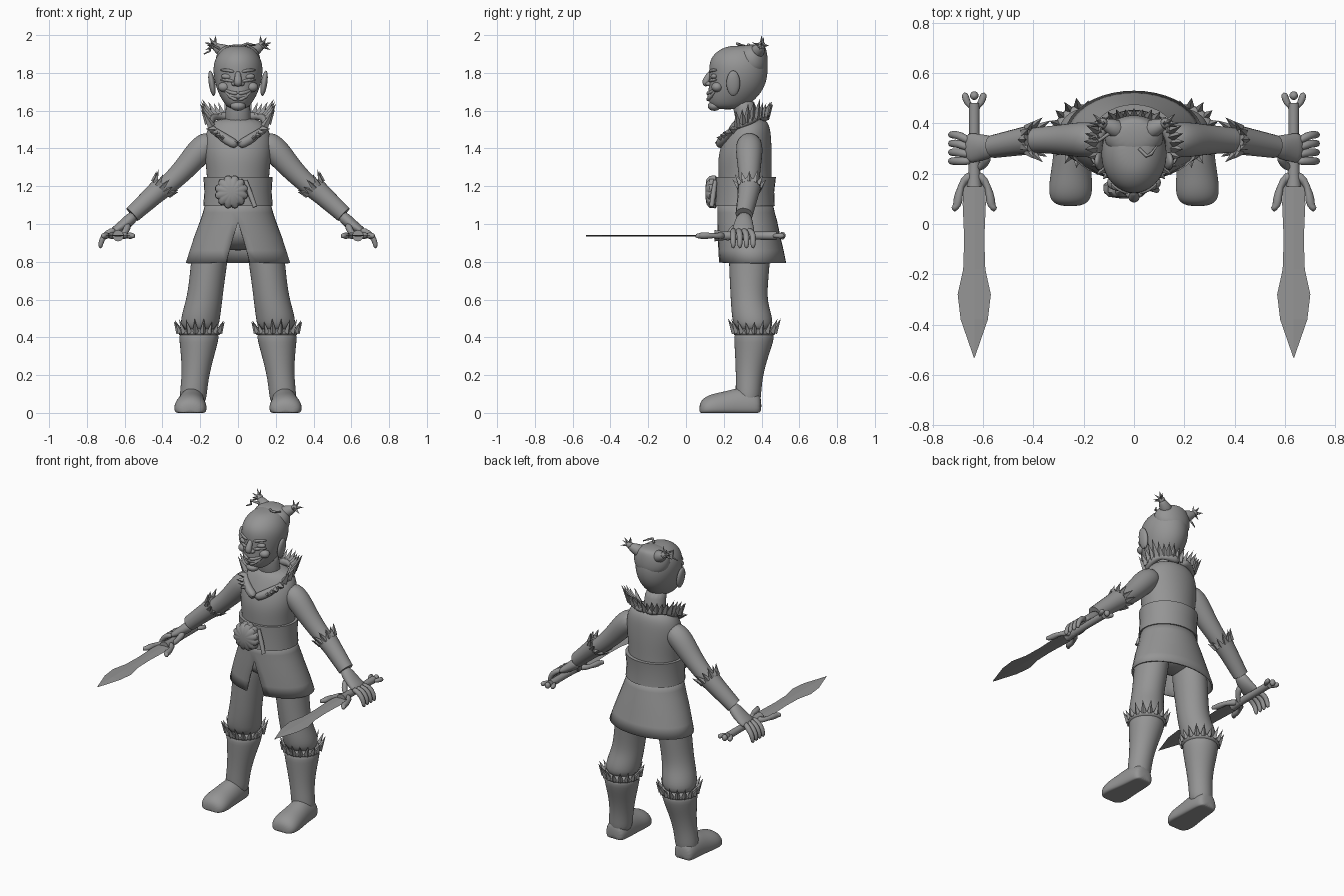
import bpy, bmesh, math, random
from mathutils import Vector, Matrix

random.seed(4)
if "Cube" in bpy.data.objects:
    bpy.data.objects.remove(bpy.data.objects["Cube"], do_unlink=True)

GREY = (0.3, 0.3, 0.3, 1)
clay = bpy.data.materials.new("plain grey")
clay.use_nodes = True
clay.diffuse_color = GREY
clay.node_tree.nodes["Principled BSDF"].inputs["Base Color"].default_value = GREY

X, Y, Z = Vector((1, 0, 0)), Vector((0, 1, 0)), Vector((0, 0, 1))


def finish(name, bm, mirror=False, subsurf=0, thick=0, flat=False):
    """Turn a bmesh into a named object with material, shading and modifiers."""
    bmesh.ops.remove_doubles(bm, verts=bm.verts, dist=0.00001)
    bmesh.ops.recalc_face_normals(bm, faces=bm.faces)
    mesh = bpy.data.meshes.new(name)
    bm.to_mesh(mesh)
    bm.free()
    mesh.materials.append(clay)
    if not flat:
        mesh.shade_smooth()
        if not subsurf:
            mesh.set_sharp_from_angle(angle=math.radians(40))
    obj = bpy.data.objects.new(name, mesh)
    bpy.context.collection.objects.link(obj)
    if thick:
        obj.modifiers.new("Thickness", "SOLIDIFY").thickness = thick
    if mirror:
        obj.modifiers.new("Mirror", "MIRROR")
    if subsurf:
        mod = obj.modifiers.new("Smooth", "SUBSURF")
        mod.levels = mod.render_levels = subsurf
    return obj


def loft(name, sections, axis=None, sides=14, gaps=None, wave=0, caps=True, **kw):
    """Skin elliptical sections (x, y, z, radius_a, radius_b), upright, along y or along a path."""
    bm = bmesh.new()
    centres = [Vector(s[:3]) for s in sections]
    rings = []
    for i, s in enumerate(sections):
        if axis:
            u, v = (X, Y) if axis == "Z" else (X, Z)
        else:
            t = (centres[min(i + 1, len(centres) - 1)] - centres[max(i - 1, 0)]).normalized()
            u = t.cross(Y if abs(t.y) < 0.8 else Z).normalized()
            v = t.cross(u)
        gap = gaps[i] if gaps else 0
        ring = []
        for k in range(sides + 1 if gaps else sides):
            a = gap + (math.tau - 2 * gap) * k / sides
            r = 1 + wave * abs(math.sin(a * 6))
            p = centres[i] + u * s[3] * r * math.sin(a) - v * s[-1] * r * math.cos(a)
            p.z = max(p.z, 0)
            ring.append(bm.verts.new(p))
        rings.append(ring)
    for low, high in zip(rings, rings[1:]):
        for k in range(sides):
            n = k + 1 if gaps else (k + 1) % sides
            bm.faces.new((low[k], low[n], high[n], high[k]))
    if caps and not gaps:
        bm.faces.new(rings[0])
        bm.faces.new(rings[-1])
    return finish(name, bm, **kw)


def blob(name, centre, size, tilt=0, **kw):
    bm = bmesh.new()
    m = Matrix.Translation(centre) @ Matrix.Rotation(tilt, 4, "Y") @ Matrix.Diagonal((*size, 1))
    bmesh.ops.create_uvsphere(bm, u_segments=20, v_segments=12, radius=1, matrix=m)
    return finish(name, bm, **kw)


def spikes(name, items, **kw):
    """Jagged fur points from (base, direction, length, width)."""
    bm = bmesh.new()
    for base, way, length, width in items:
        way = Vector(way).normalized()
        turn = way.to_track_quat("Z", "Y").to_matrix().to_4x4()
        bmesh.ops.create_cone(bm, segments=4, radius1=width, radius2=0, depth=length, cap_ends=True,
                              matrix=Matrix.Translation(Vector(base) + way * length / 2) @ turn)
    return finish(name, bm, flat=True, **kw)


def fringe(name, centre, axis, radius, count, length, flare=0.5):
    axis = Vector(axis).normalized()
    u = axis.cross(Y).normalized()
    v = axis.cross(u)
    items = []
    for k in range(count):
        a = math.tau * k / count
        out = u * math.cos(a) + v * math.sin(a)
        items.append((Vector(centre) + out * radius, axis + out * flare,
                      length * random.uniform(0.75, 1.15), 0.018))
    return spikes(name, items, mirror=True)


# Head and neck
loft("head", [(0, .22, 1.605, .045, .07), (0, .235, 1.645, .08, .12), (0, .265, 1.71, .114, .148),
              (0, .278, 1.78, .131, .156), (0, .277, 1.84, .133, .158), (0, .28, 1.89, .116, .145),
              (0, .29, 1.93, .08, .105), (0, .3, 1.945, .04, .06)], "Z", 20, subsurf=2)
loft("neck", [(0, .33, 1.48, .085, .075), (0, .32, 1.57, .063, .055), (0, .3, 1.67, .075, .075)],
     "Z", subsurf=1)

# Face
loft("nose", [(0, .135, 1.81, .014), (0, .115, 1.775, .018), (0, .1, 1.75, .024), (0, .12, 1.733, .02)],
     subsurf=1)
blob("nostrils", (.02, .122, 1.742), (.014, .018, .012), mirror=True)
blob("eyes", (.056, .15, 1.78), (.034, .02, .016), tilt=-0.1, mirror=True)
for label, rise in (("brows", .03), ("lower_lids", -.022)):
    loft(label, [(.018, .125, 1.775 + rise, .007), (.055, .132, 1.785 + rise, .01),
                 (.095, .165, 1.785 + rise, .006)], mirror=True, subsurf=1)
blob("cheeks", (.074, .165, 1.725), (.033, .03, .026), mirror=True)
for label, drop in (("upper_lip", 0), ("lower_lip", .034)):
    loft(label, [(0, .112, 1.69 - drop, .01), (.04, .124, 1.694 - drop * .8, .01),
                 (.076, .163, 1.715, .006)], mirror=True, subsurf=1)
blob("teeth", (0, .135, 1.678), (.055, .022, .018))
blob("chin", (0, .15, 1.625), (.04, .035, .026))
blob("ears", (.138, .25, 1.745), (.017, .036, .068), tilt=0.15, mirror=True)

# Swept back hair with two tied tufts
loft("hair", [(0, .35, 1.78, .095, .078), (0, .345, 1.86, .128, .093), (0, .345, 1.92, .113, .085),
              (0, .36, 1.952, .06, .055)], "Z", subsurf=2)
loft("hair_horns", [(.05, .365, 1.9, .05), (.095, .39, 1.925, .032), (.135, .405, 1.945, .016)],
     mirror=True, subsurf=1)
blob("hair_ties", (.125, .4, 1.945), (.021, .021, .021), mirror=True)
spikes("hair_tufts", [((.125, .4, 1.945), d, .056, .013) for d in
                      ((1, 0, .3), (.6, .3, 1), (-.3, 0, 2), (.4, -1, .3), (1, 1, 0), (1, -.3, -.5))],
       mirror=True)
loft("loose_strand", [(.02, .3, 1.945, .006), (.05, .27, 1.955, .007), (.07, .28, 1.95, .007),
                      (.09, .31, 1.945, .004)])
loft("side_strand", [(-.1, .36, 1.93, .007), (-.14, .33, 1.95, .007), (-.15, .35, 1.915, .006),
                     (-.18, .34, 1.9, .003)])

# Vest, collar and belt
loft("vest", [(0, .315, 1.08, .17, .145), (0, .315, 1.2, .166, .142), (0, .312, 1.28, .168, .143),
              (0, .312, 1.37, .181, .144), (0, .325, 1.45, .18, .128), (0, .338, 1.52, .16, .108),
              (0, .34, 1.565, .1, .075)], "Z", 20, subsurf=2)
collar = [(0, .42, 1.56), (.08, .415, 1.575), (.14, .37, 1.565), (.155, .3, 1.535),
          (.11, .225, 1.48), (.05, .19, 1.44), (0, .175, 1.415)]
loft("collar", [(*p, .026) for p in collar], mirror=True, subsurf=1)
points = []
for a, b in zip(collar[:-2], collar[1:]):
    for f in (0, .33, .66):
        p = Vector(a).lerp(Vector(b), f)
        out = Vector((p.x, p.y - .31, 0)).normalized()
        back = p.y > .27
        points.append((p, out * .5 + Z * (.9 if back else .05),
                       random.uniform(.075, .115) if back else .05, .022))
spikes("collar_fur", points, mirror=True)
loft("belt", [(0, .312, 1.095, .184, .158), (0, .312, 1.17, .178, .155), (0, .316, 1.248, .183, .16)],
     "Z", 32)
loft("buckle", [(-.035, .175, 1.17, .06), (-.035, .155, 1.17, .08), (-.035, .125, 1.17, .078),
                (-.035, .108, 1.17, .06), (-.035, .102, 1.17, .02)], "Y", 72, wave=.12)
loft("belt_tail", [(.04, .155, 1.23, .01), (.065, .145, 1.16, .014), (.09, .135, 1.09, .012)])

# Tunic skirt, split at the front
loft("skirt", [(0, .312, 1.12, .17, .145), (0, .318, 1.06, .186, .152), (0, .325, 1.01, .203, .159),
               (0, .333, .93, .233, .167), (0, .343, .86, .256, .174), (0, .35, .795, .276, .18)],
     "Z", 36, gaps=(0, 0, 0, .11, .18, .23), thick=.01)
blob("hips", (0, .33, .96), (.19, .13, .1))

# Trousers and boots
loft("trousers", [(.13, .335, 1, .1, .115), (.15, .337, .82, .1, .114), (.168, .332, .67, .096, .102),
                  (.182, .335, .58, .1, .1), (.2, .352, .5, .108, .112), (.205, .36, .42, .1, .1)],
     "Z", mirror=True, subsurf=2)
loft("boot_shafts", [(.205, .362, .445, .114, .112), (.207, .36, .38, .106, .108),
                     (.216, .345, .28, .086, .086), (.226, .335, .19, .074, .073),
                     (.236, .33, .11, .074, .07), (.24, .33, .03, .07, .065)],
     "Z", mirror=True, subsurf=2)
loft("boot_feet", [(.245, .4, .03, .05, .06), (.245, .37, .035, .07, .085), (.245, .29, .04, .075, .1),
                   (.25, .21, .03, .081, .085), (.252, .14, .025, .09, .078), (.253, .09, .02, .08, .06),
                   (.253, .07, .015, .04, .03)], "Y", 18, mirror=True, subsurf=2)
loft("boot_cuffs", [(.205, .362, .4, .106, .106), (.205, .362, .425, .122, .12),
                    (.205, .362, .45, .112, .112)], "Z", mirror=True, subsurf=1)
fringe("boot_fur", (.205, .362, .425), Z, .105, 18, .075)

# Arms with bracers
loft("arms", [(.12, .335, 1.45, .06), (.19, .335, 1.405, .077), (.27, .335, 1.305, .063),
              (.36, .335, 1.215, .054), (.44, .33, 1.15, .048), (.57, .305, 1.03, .034)],
     mirror=True, subsurf=2)
loft("bracers", [(.395, .335, 1.2, .062), (.45, .328, 1.15, .055), (.56, .308, 1.05, .046)],
     mirror=True)
fringe("bracer_fur", (.405, .335, 1.19), (-.7, 0, .75), .052, 12, .065, .6)

# Hands gripping the hilts
loft("palms", [(.54, .31, 1.055, .034, .038), (.595, .305, 1, .034, .052), (.645, .302, .968, .025, .062),
               (.67, .302, .955, .018, .058)], mirror=True, subsurf=1)
for k, label in enumerate(("first", "second", "third", "little")):
    y = .25 + .035 * k
    loft(label + "_fingers", [(.645, .285 + (y - .3) * .7, .97, .018), (.695, y, .955, .018),
                              (.725, y, .915, .017), (.73, y, .868, .012)],
         sides=8, mirror=True, subsurf=1)
loft("thumbs", [(.58, .28, 1, .022), (.592, .24, .965, .019), (.615, .222, .935, .016),
                (.65, .22, .915, .012)], sides=8, mirror=True, subsurf=1)

# Twin swords
GRIP, LEVEL = .635, .938
outline = ((.18, .042), (.08, .046), (-.06, .04), (-.18, .044), (-.28, .066), (-.38, .054), (-.53, .002))
loft("blades", [(GRIP, y, LEVEL, w, .004) for y, w in outline], "Y", 4, mirror=True, flat=True)
loft("hilts", [(GRIP, y, LEVEL, r) for y, r in ((.15, .03), (.2, .024), (.34, .021), (.48, .022))],
     "Y", 12, mirror=True)
arch = ((.088, .055), (.066, .07), (.063, .12), (.045, .175), (0, .2))
prong = ((0, .455), (.03, .48), (.04, .525))
for side, label in ((1, "outer"), (-1, "inner")):
    loft(label + "_guards", [(GRIP + side * x, y, LEVEL, .02) for x, y in arch],
         sides=10, mirror=True, subsurf=1)
    loft(label + "_pommel_prongs", [(GRIP + side * x, y, LEVEL, .016) for x, y in prong],
         sides=10, mirror=True, subsurf=1)
blob("pommel_knobs", (GRIP, .51, LEVEL), (.017, .017, .02), mirror=True)
